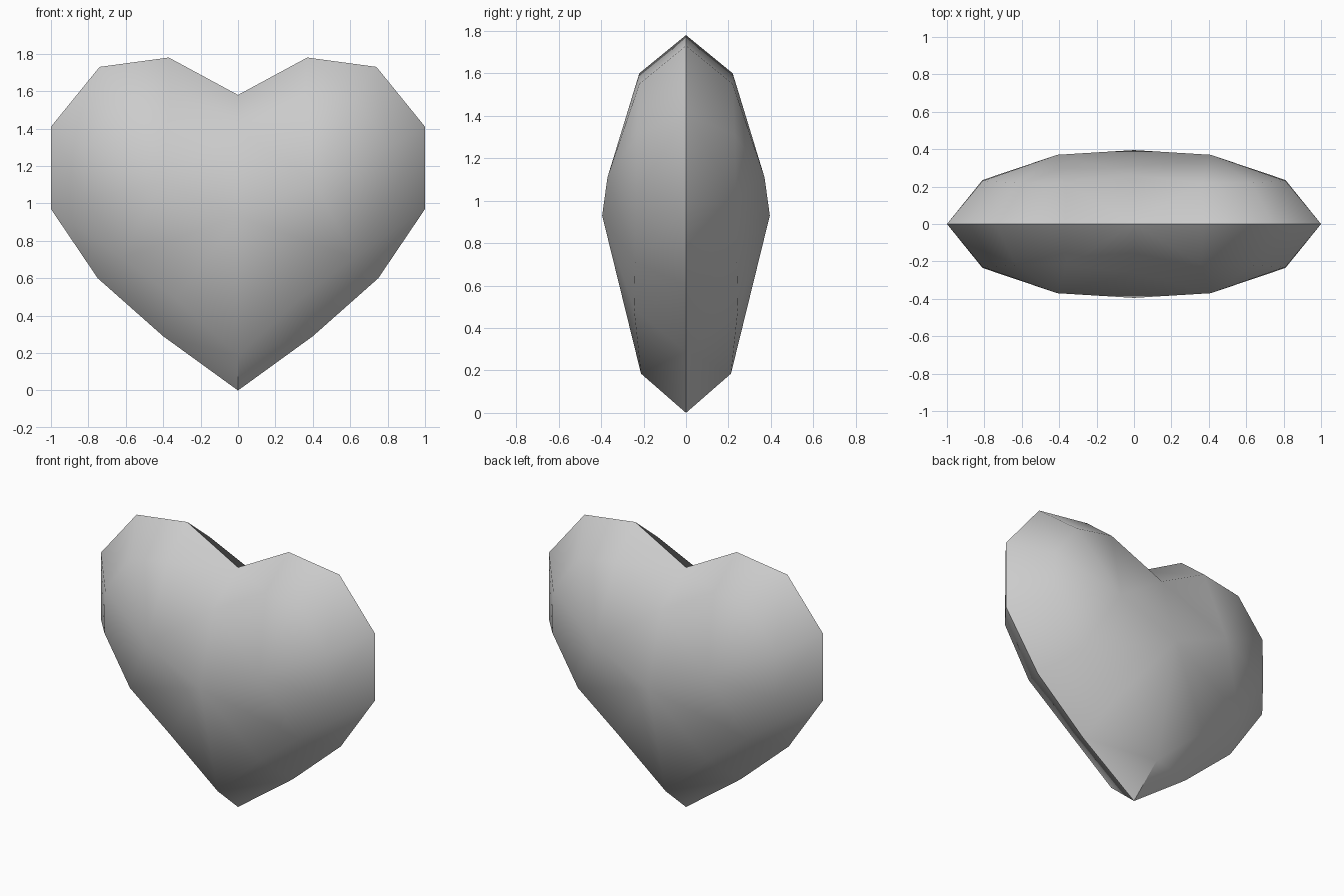
import bpy, bmesh, math

if "Cube" in bpy.data.objects:
    bpy.data.objects.remove(bpy.data.objects["Cube"])

# Right half of the heart: outer rim (x, z), from the dip to the bottom tip
RIM = [(0, 1.58), (0.37, 1.78), (0.74, 1.73), (1, 1.41),
       (1, 0.97), (0.75, 0.6), (0.4, 0.29), (0, 0)]
# Shoulder ring on the bulging face (x, depth, z)
RING = [(0, 0.26, 1.4), (0.36, 0.22, 1.6), (0.63, 0.22, 1.55), (0.81, 0.23, 1.31),
        (0.81, 0.235, 1.02), (0.62, 0.24, 0.71), (0.33, 0.245, 0.49), (0, 0.212, 0.185)]
LOBE = (0.41, 0.37, 1.11)
CENTRE = (0, 0.395, 0.93)


def add_quarter(bm, sx, sy):
    """One mirrored quarter: bevel band, lobe fan and middle faces."""
    def vert(p):
        return bm.verts.new((sx * p[0], sy * p[1], p[2]))
    rim = [vert((x, 0, z)) for x, z in RIM]
    ring = [vert(p) for p in RING]
    lobe, centre = vert(LOBE), vert(CENTRE)
    for i in range(len(rim) - 1):
        bm.faces.new((rim[i], rim[i + 1], ring[i + 1], ring[i]))
    for i in range(5):
        bm.faces.new((lobe, ring[i], ring[i + 1]))
    bm.faces.new((centre, ring[0], lobe))
    bm.faces.new((centre, lobe, ring[5], ring[6]))
    bm.faces.new((centre, ring[6], ring[7]))


bm = bmesh.new()
for sx in (1, -1):
    for sy in (1, -1):
        add_quarter(bm, sx, sy)
bmesh.ops.remove_doubles(bm, verts=bm.verts, dist=0.001)
bmesh.ops.recalc_face_normals(bm, faces=bm.faces)
mesh = bpy.data.meshes.new("heart")
bm.to_mesh(mesh)
bm.free()

heart = bpy.data.objects.new("heart", mesh)
bpy.context.collection.objects.link(heart)

# Plain grey finish
grey = bpy.data.materials.new("light_grey")
grey.use_nodes = True
colour = (0.6, 0.6, 0.6, 1)
grey.diffuse_color = colour
grey.node_tree.nodes["Principled BSDF"].inputs["Base Color"].default_value = colour
mesh.materials.append(grey)

# Soft faces with a crisp rim
bpy.ops.object.select_all(action="DESELECT")
heart.select_set(True)
bpy.context.view_layer.objects.active = heart
bpy.ops.object.shade_smooth_by_angle(angle=math.radians(50))
